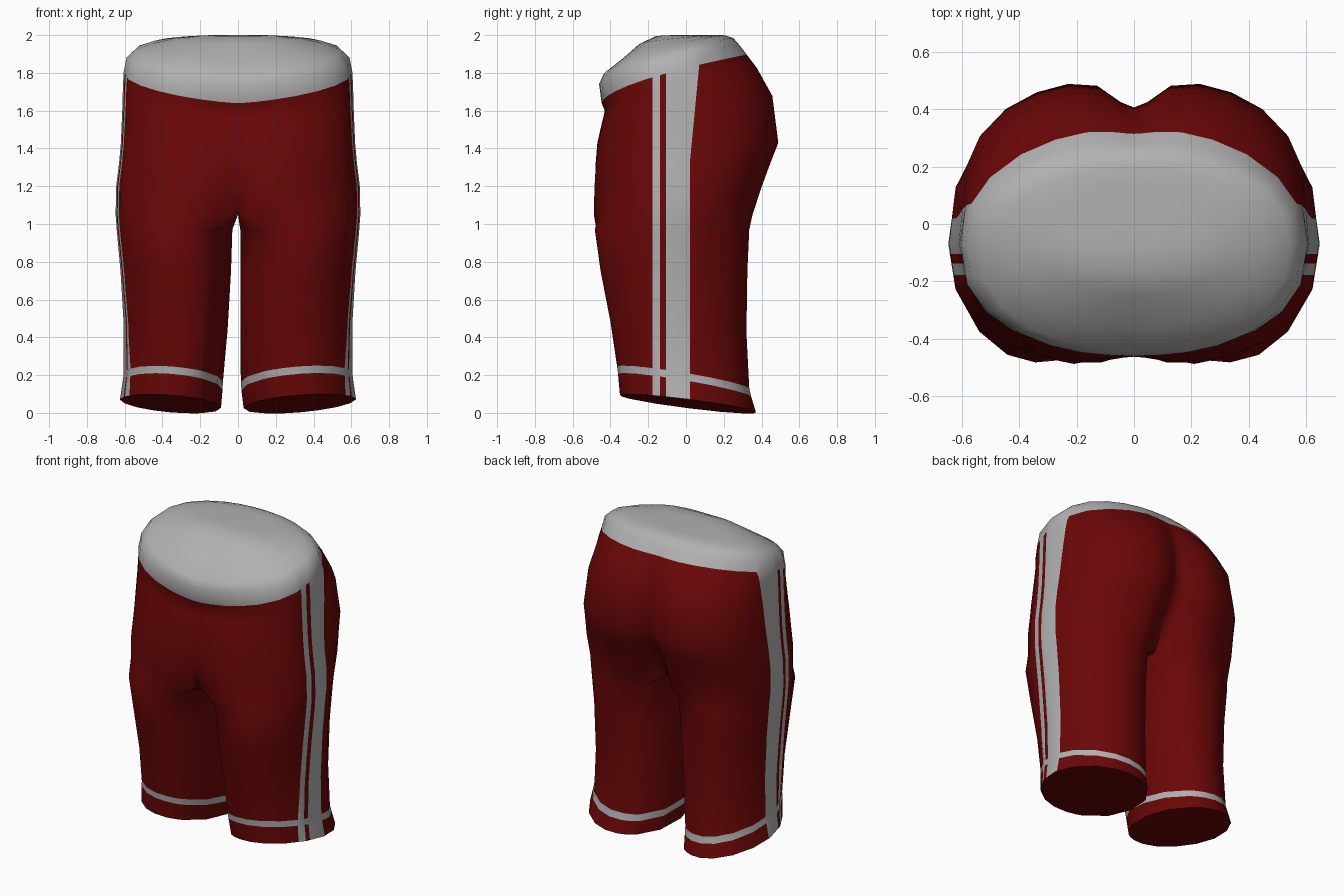
import bpy, bmesh, math
from mathutils import Vector

if "Cube" in bpy.data.objects:
    bpy.data.objects.remove(bpy.data.objects["Cube"])

OUT, INN = 17, 3          # points on the outer arc and inner arc of each half ring
RED, GREY = 0, 1

def material(name, rgb):
    m = bpy.data.materials.new(name)
    m.diffuse_color = (*rgb, 1)
    m.use_nodes = True
    m.node_tree.nodes["Principled BSDF"].inputs["Base Color"].default_value = m.diffuse_color
    return m

def power(v, e):
    return math.copysign(abs(v) ** e, v)

def spread(i):
    """-1..1 along the outer arc, denser near the centre seams."""
    return math.sin(math.pi * (i / (OUT - 1) - 0.5))

def leg_ring(side, z0, slope, tilt, in_right, in_left, outer, yf, yb, eo, ei):
    """Closed ring around one leg, tilted front to back and sideways."""
    inner = in_right if side > 0 else in_left
    cx, a = (outer + inner) / 2, (outer - inner) / 2
    cy, b = (yf + yb) / 2, (yb - yf) / 2
    angles = [125 * spread(i) for i in range(OUT)]
    angles += [125 + 110 * (k + 1) / (INN + 1) for k in range(INN)]
    pts = []
    for t in map(math.radians, angles):
        e = eo if math.cos(t) > 0 else ei
        x, y = a * power(math.cos(t), e), cy + b * power(math.sin(t), e)
        pts.append(Vector((side * (cx + x), y, z0 + slope * y + tilt * x)))
    return pts

def trunk_ring(side, zf, zb, hw, yf, yb, rf, rb, ef, eb):
    """Half ring of the trunk, closed along x = 0; rf and rb are the centre folds."""
    cy = -0.07
    xy = []
    for i in range(OUT):
        t = math.pi / 2 * spread(i)
        s = math.sin(t)
        e, r, depth = (ef, rf, cy - yf) if s < 0 else (eb, rb, yb - cy)
        x = hw * max(math.cos(t), 0) ** e if 0 < i < OUT - 1 else 0
        fold = 1 - r * math.exp(-(x / 0.1) ** 2)
        xy.append((x, cy + power(s, e) * fold * depth))
    y0, y1 = xy[0][1], xy[-1][1]
    xy += [(0, y1 + (y0 - y1) * (k + 1) / (INN + 1)) for k in range(INN)]
    pts = []
    for x, y in xy:
        u = min(max((y - yf) / max(yb - yf, 1e-6), 0), 1)
        pts.append(Vector((side * x, y, zf + (zb - zf) * u ** 0.6)))
    return pts

# height, y tilt, x tilt, inner edge right, inner edge left, outer edge,
# front y, back y, outer and inner roundness
LEG = [
    (0.050, -0.127, 0.08, 0.03, 0.09, 0.625, -0.35, 0.37, 1.05, 0.95),
    (0.145, -0.170, 0.09, 0.018, 0.082, 0.61, -0.36, 0.345, 1.03, 0.95),
    (0.185, -0.165, 0.09, 0.015, 0.08, 0.605, -0.365, 0.335, 1.03, 0.95),
    (0.45, -0.08, 0.04, 0.012, 0.055, 0.605, -0.40, 0.32, 1.03, 0.92),
    (0.75, 0, 0, 0.012, 0.037, 0.622, -0.452, 0.325, 1.03, 0.86),
    (0.97, 0, 0, 0.012, 0.03, 0.642, -0.483, 0.335, 1.02, 0.80),
]
# front z, back z, half width, front y, back y, front fold, back fold, front and back roundness
TRUNK = [
    (1.05, 1.05, 0.648, -0.502, 0.365, 0.22, 0.40, 0.84, 0.78),
    (1.20, 1.20, 0.645, -0.497, 0.415, 0.10, 0.30, 0.82, 0.75),
    (1.32, 1.32, 0.630, -0.488, 0.46, 0.06, 0.21, 0.81, 0.74),
    (1.43, 1.43, 0.620, -0.476, 0.504, 0.04, 0.17, 0.80, 0.74),
    (1.54, 1.68, 0.612, -0.447, 0.473, 0.02, 0.13, 0.80, 0.80),
    (1.60, 1.83, 0.609, -0.43, 0.39, 0, 0.08, 0.80, 0.90),
    (1.64, 1.90, 0.605, -0.447, 0.335, 0, 0.05, 0.82, 0.97),
    (1.74, 1.95, 0.590, -0.46, 0.29, 0, 0.03, 0.87, 0.95),
    (1.785, 1.985, 0.545, -0.44, 0.25, 0, 0, 0.90, 0.92),
    (1.86, 2.00, 0.46, -0.35, 0.20, 0, 0, 0.90, 0.92),
    (1.95, 2.00, 0.34, -0.25, 0.14, 0, 0, 0.92, 0.95),
    (1.995, 2.00, 0.20, -0.16, 0.05, 0, 0, 1, 1),
    (2.00, 2.00, 0, -0.07, -0.07, 0, 0, 1, 1),
]
BAND, WAIST = 1, len(LEG) + 6      # loft steps: cuff band, first waistband step

bm = bmesh.new()
n = OUT + INN
for side in (-1, 1):
    # Loft each half from hem to the closed top
    rings = [leg_ring(side, *r) for r in LEG] + [trunk_ring(side, *r) for r in TRUNK]
    verts = [[bm.verts.new(p) for p in ring] for ring in rings]
    bm.faces.new(verts[0])         # closed leg opening
    for k in range(len(verts) - 1):
        for i in range(n):
            j = (i + 1) % n
            quad = [verts[k][i], verts[k][j], verts[k + 1][j], verts[k + 1][i]]
            if all(abs(v.co.x) < 1e-5 for v in quad):
                continue           # no wall on the centre plane
            f = bm.faces.new(quad)
            f.material_index = GREY if k == BAND or k >= WAIST else RED
bmesh.ops.delete(bm, geom=[v for v in bm.verts if not v.link_faces], context='VERTS')
bmesh.ops.remove_doubles(bm, verts=bm.verts[:], dist=1e-4)

# Side stripes: cut the outer faces along the stripe edges
def is_outer(f):
    c = f.calc_center_median()
    return abs(c.x) > 0.45 and len(f.verts) < 8

def cut(point, normal, low, high):
    faces = [f for f in bm.faces if is_outer(f) and low < f.calc_center_median().z < high]
    geom = set(faces)
    for f in faces:
        geom.update(f.edges)
        geom.update(f.verts)
    bmesh.ops.bisect_plane(bm, geom=list(geom), dist=1e-4, plane_co=point, plane_no=normal)

for y in (-0.178, -0.137, -0.105):
    cut((0, y, 0), (0, 1, 0), 0, 1.84)
cut((0, 0.02, 0), (0, 1, 0), 0, 1.32)
cut((0, 0.02, 1.32), (0, 0.52, -0.05), 1.32, 1.87)
for f in bm.faces:
    c = f.calc_center_median()
    back = 0.02 + max(0, c.z - 1.32) * 0.05 / 0.52
    if is_outer(f) and (-0.178 < c.y < -0.137 or -0.105 < c.y < back):
        f.material_index = GREY

bmesh.ops.recalc_face_normals(bm, faces=bm.faces[:])
mesh = bpy.data.meshes.new("shorts")
bm.to_mesh(mesh)
bm.free()
mesh.materials.append(material("dark red cloth", (0.147, 0.002, 0.002)))
mesh.materials.append(material("grey trim", (0.44, 0.44, 0.44)))
shorts = bpy.data.objects.new("shorts", mesh)
bpy.context.collection.objects.link(shorts)
bpy.context.view_layer.objects.active = shorts
shorts.select_set(True)
bpy.ops.object.shade_smooth_by_angle(angle=math.radians(50))
